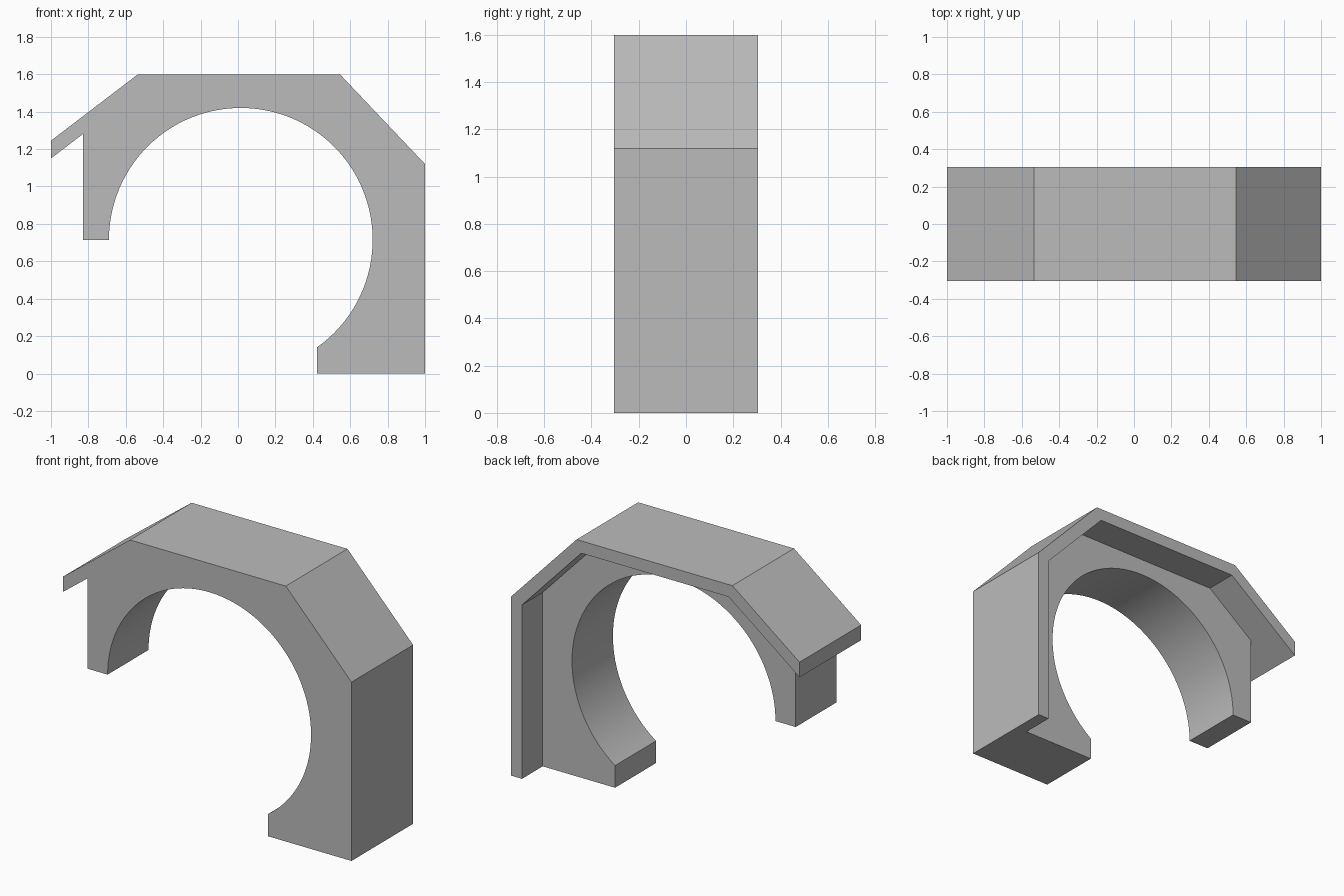
import bpy, bmesh
from math import radians, cos, sin

cube = bpy.data.objects.get("Cube")
if cube:
    bpy.data.objects.remove(cube, do_unlink=True)

grey = bpy.data.materials.new("plain grey")
grey.use_nodes = True
colour = (0.5, 0.5, 0.5, 1)
grey.diffuse_color = colour
grey.node_tree.nodes["Principled BSDF"].inputs["Base Color"].default_value = colour

# Depths: front face, back of the arch web, back of the outer shell
FRONT, WEB, BACK = -0.305, 0.10, 0.305

# Profiles in x, z
outer = [(-1, 1.245), (-0.535, 1.6), (0.545, 1.6), (1, 1.12), (1, 0)]
pocket = [(0.923, 0), (0.923, 1.089), (0.512, 1.523), (-0.509, 1.523), (-0.83, 1.28)]
eave = (-1, 1.15)
STEPS = 72
arc = []
for i in range(STEPS + 1):
    a = radians(180 - 234.8 * i / STEPS)
    arc.append((0.015 + 0.705 * cos(a), 0.715 + 0.705 * sin(a)))
opening = [(-0.83, 0.715)] + arc + [(0.42, arc[-1][1]), (0.42, 0)]
opening.pop(-2)  # the arc already ends above the foot
opening[-1] = (arc[-1][0], 0)

bm = bmesh.new()


def face(points):
    return bm.faces.new([bm.verts.new(p) for p in points])


def flat(profile, y):
    face([(x, y, z) for x, z in profile])


def strip(path, y0, y1):
    for (xa, za), (xb, zb) in zip(path, path[1:]):
        face([(xa, y0, za), (xb, y0, zb), (xb, y1, zb), (xa, y1, za)])


# Front, web back and shell rim
flat(outer + opening[::-1] + [pocket[-1], eave], FRONT)
flat(opening + pocket, WEB)
flat(outer + pocket + [eave], BACK)

# Walls: outside of shell, arch opening with leg, recess under shell
strip([eave] + outer, FRONT, BACK)
strip([pocket[-1]] + opening, FRONT, WEB)
strip(pocket, WEB, BACK)

# Underside of the overhanging eave
lx, lz = pocket[-1]
face([(eave[0], FRONT, eave[1]), (lx, FRONT, lz), (lx, WEB, lz),
      (lx, BACK, lz), (eave[0], BACK, eave[1])])

# L-shaped sole of the foot
fx, wx = opening[-1][0], pocket[0][0]
face([(fx, FRONT, 0), (1, FRONT, 0), (1, BACK, 0),
      (wx, BACK, 0), (wx, WEB, 0), (fx, WEB, 0)])

bmesh.ops.remove_doubles(bm, verts=bm.verts, dist=0.0001)
bmesh.ops.recalc_face_normals(bm, faces=bm.faces)

mesh = bpy.data.meshes.new("arch_bracket")
bm.to_mesh(mesh)
bm.free()
mesh.materials.append(grey)
bracket = bpy.data.objects.new("arch_bracket", mesh)
bpy.context.collection.objects.link(bracket)

# Smooth the round opening, keep the corners sharp
bpy.ops.object.select_all(action="DESELECT")
bracket.select_set(True)
bpy.context.view_layer.objects.active = bracket
bpy.ops.object.shade_smooth_by_angle(angle=radians(20))
